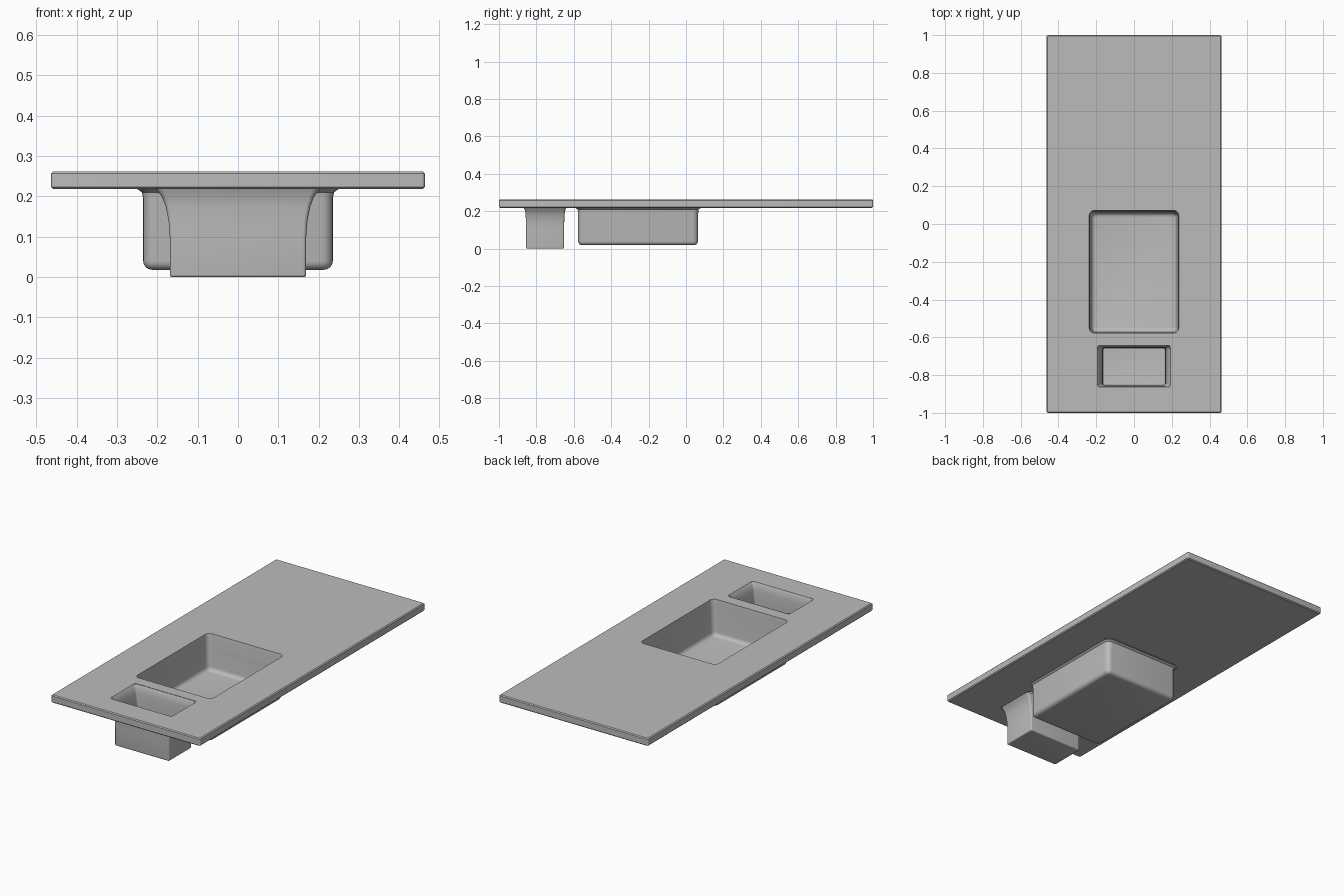
import bpy
import bmesh
from math import cos, sin, pi

cube = bpy.data.objects.get("Cube")
if cube:
    bpy.data.objects.remove(cube, do_unlink=True)

TOP, UNDER = 0.262, 0.218

grey = bpy.data.materials.new("light grey")
grey.use_nodes = True
colour = (0.5, 0.5, 0.5, 1)
grey.diffuse_color = colour
grey.node_tree.nodes["Principled BSDF"].inputs["Base Color"].default_value = colour


def ring(bm, hx, y0, y1, r, z, steps=5):
    """Rounded rectangle of vertices, counter-clockwise."""
    corners = [(hx - r, y1 - r), (r - hx, y1 - r), (r - hx, y0 + r), (hx - r, y0 + r)]
    verts = []
    for i, (cx, cy) in enumerate(corners):
        for k in range(steps + 1):
            a = (i + k / steps) * pi / 2
            verts.append(bm.verts.new((cx + r * cos(a), cy + r * sin(a), z)))
    return verts


def bridge(bm, a, b):
    n = len(a)
    for i in range(n):
        j = (i + 1) % n
        bm.faces.new((a[i], a[j], b[j], b[i]))


def loop_edges(bm, verts):
    n = len(verts)
    return [bm.edges.get((verts[i], verts[(i + 1) % n]))
            or bm.edges.new((verts[i], verts[(i + 1) % n])) for i in range(n)]


def finish(bm, name):
    bmesh.ops.recalc_face_normals(bm, faces=bm.faces)
    mesh = bpy.data.meshes.new(name)
    bm.to_mesh(mesh)
    bm.free()
    obj = bpy.data.objects.new(name, mesh)
    mesh.materials.append(grey)
    bpy.context.collection.objects.link(obj)
    bpy.ops.object.select_all(action='DESELECT')
    obj.select_set(True)
    bpy.context.view_layer.objects.active = obj
    bpy.ops.object.shade_smooth_by_angle(angle=0.6)
    return obj


# Rim of each opening: half width, front, back, corner radius
LARGE = (0.237, -0.577, 0.072, 0.026)
SMALL = (0.192, -0.864, -0.642, 0.012)

# Countertop slab with two openings and softened edges
bm = bmesh.new()
e = 0.005
levels = [(e, UNDER), (0, UNDER + e), (0, TOP - e), (e, TOP)]
sides = [ring(bm, 0.463 - d, d - 1, 1 - d, 0.008, z) for d, z in levels]
for a, b in zip(sides, sides[1:]):
    bridge(bm, a, b)
for outline, z, spread in ((sides[0], UNDER, 0.012), (sides[-1], TOP, 0)):
    edges = loop_edges(bm, outline)
    for hx, y0, y1, r in (LARGE, SMALL):
        hole = ring(bm, hx + spread, y0 - spread, y1 + spread, r + spread, z)
        edges += loop_edges(bm, hole)
    bmesh.ops.triangle_fill(bm, edges=edges, use_beauty=True)
finish(bm, "countertop")


def basin(name, outside, inside):
    """Shell lofted through outer rings going up, then inner rings going down."""
    bm = bmesh.new()
    rings = [ring(bm, *p) for p in outside + inside]
    for i in range(len(rings) - 1):
        if i != len(outside) - 1:
            bridge(bm, rings[i], rings[i + 1])
    bm.faces.new(rings[0])
    bm.faces.new(rings[-1])
    return finish(bm, name)


def rounded(hx, y0, y1, r, floor, f, steps=4):
    """Rings of a fillet with radius f between a floor and upright walls."""
    out = []
    for k in range(steps + 1):
        a = k / steps * pi / 2
        d = f * (1 - sin(a))
        out.append((hx - d, y0 + d, y1 - d, max(r - d, 0.004), floor + f * (1 - cos(a))))
    return out


def grown(base, spreads):
    """Rings widened in x and y by each (x spread, y spread, height)."""
    hx, y0, y1, r = base
    return [(hx + sx, y0 - sy, y1 + sy, r + sy, z) for sx, sy, z in spreads]


# Large basin: straight walls with a rounded floor
body = (0.235, -0.577, 0.064, 0.028)
outside = rounded(*body, 0.018, 0.022)
outside += grown(body, [(0, 0, 0.195), (0.003, 0.003, 0.21), (0.014, 0.016, UNDER)])
inside = [(*LARGE, TOP), (0.234, -0.574, 0.068, 0.026, 0.24)]
inside += rounded(0.226, -0.57, 0.06, 0.026, 0.062, 0.022)[::-1]
basin("large_basin", outside, inside)

# Small basin: walls flare outward towards the slab
body = (0.169, -0.855, -0.652, 0.008)
flare = [(0, 0, 0.10), (0.003, 0.001, 0.14), (0.010, 0.002, 0.175),
         (0.020, 0.005, 0.20), (0.035, 0.012, UNDER)]
outside = rounded(*body, 0, 0.006) + grown(body, flare)
inner = (0.164, -0.851, -0.656, 0.008)
lip = [(0.028, 0.013, TOP), (0.018, 0.007, 0.25), (0.010, 0.003, 0.22),
       (0.004, 0.001, 0.18), (0, 0, 0.14)]
inside = grown(inner, lip) + rounded(*inner, 0.044, 0.006)[::-1]
basin("small_basin", outside, inside)
